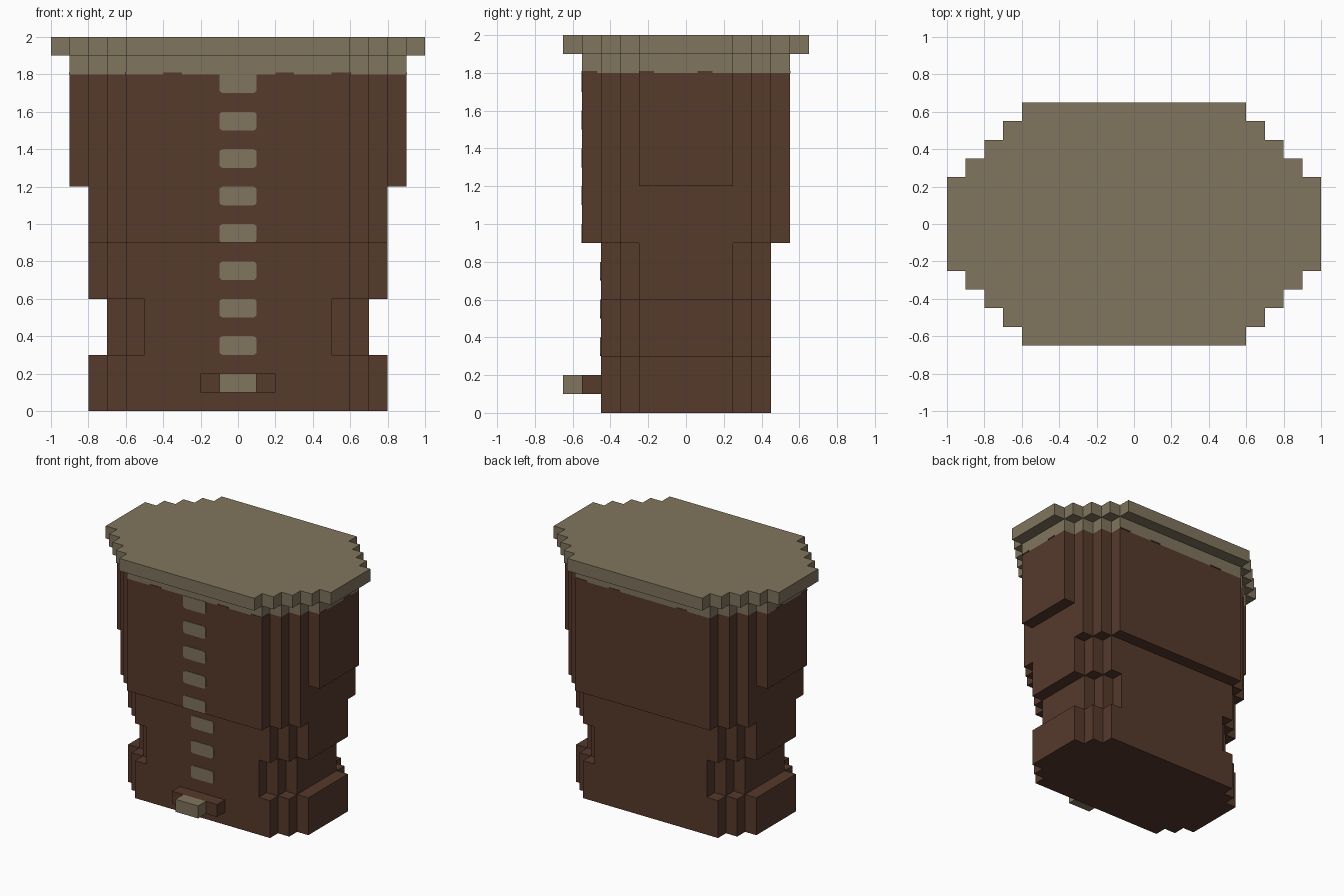
import bpy
import bmesh

cube = bpy.data.objects.get("Cube")
if cube:
    bpy.data.objects.remove(cube, do_unlink=True)


def material(name, color):
    mat = bpy.data.materials.new(name)
    mat.use_nodes = True
    mat.diffuse_color = (*color, 1)
    mat.node_tree.nodes["Principled BSDF"].inputs["Base Color"].default_value = (*color, 1)
    return mat


BROWN = material("dark brown", (0.093, 0.041, 0.024))
TAN = material("dull tan", (0.216, 0.178, 0.112))


def finish(bm, name, mat):
    mesh = bpy.data.meshes.new(name)
    bm.to_mesh(mesh)
    bm.free()
    mesh.materials.append(mat)
    obj = bpy.data.objects.new(name, mesh)
    bpy.context.collection.objects.link(obj)
    return obj


def box(name, lo, hi, mat, round_edges=None, radius=0.02):
    """Box between two corners; round_edges picks edges to bevel by their midpoint."""
    bm = bmesh.new()
    bmesh.ops.create_cube(bm, size=1)
    for v in bm.verts:
        v.co = [(a + b) / 2 + c * (b - a) for a, b, c in zip(lo, hi, v.co)]
    if round_edges:
        picked = [e for e in bm.edges
                  if abs(e.verts[0].co.y - e.verts[1].co.y) > 1e-5
                  and round_edges(e.verts[0].co.z)]
        bmesh.ops.bevel(bm, geom=picked, offset=radius, segments=3,
                        profile=0.5, affect='EDGES')
    return finish(bm, name, mat)


# Stepped oval cross-section: each step goes 0.1 out in x and 0.1 in along y
def steps(x, y, count):
    return [(round(x + 0.1 * i, 3), round(y - 0.1 * i, 3)) for i in range(count)]


def half_depth(section, x):
    return next((sy for sx, sy in section if abs(x) < sx), 0) if section else 0


def outline(section):
    quarter = []                      # from the +x side round to the +y side
    for i, (x, y) in reversed(list(enumerate(section))):
        quarter.append((x, y))
        if i:
            quarter.append((section[i - 1][0], y))
    left = [(-x, y) for x, y in reversed(quarter)]
    return quarter + left + [(-x, -y) for x, y in quarter + left]


def layer(name, z0, z1, section, below, above, mat):
    """Stepped wall with flat ledges only where the neighbouring layer is smaller."""
    bm = bmesh.new()

    def face(points):
        bm.faces.new([bm.verts.new(p) for p in points])

    ring = outline(section)
    for (ax, ay), (bx, by) in zip(ring, ring[1:] + ring[:1]):
        face([(ax, ay, z0), (bx, by, z0), (bx, by, z1), (ax, ay, z1)])
    for z, other, up in ((z0, below, False), (z1, above, True)):
        if not other:
            face([(x, y, z) for x, y in (ring if up else ring[::-1])])
            continue
        cuts = sorted({s * x for x, _ in section + other for s in (-1, 1)})
        for a, b in zip(cuts, cuts[1:]):
            big = half_depth(section, (a + b) / 2)
            small = half_depth(other, (a + b) / 2)
            if big <= small:
                continue
            spans = [(small, big), (-big, -small)] if small else [(-big, big)]
            for c, d in spans:
                quad = [(a, c, z), (b, c, z), (b, d, z), (a, d, z)]
                face(quad if up else quad[::-1])
    bmesh.ops.remove_doubles(bm, verts=bm.verts, dist=0.0001)
    finish(bm, name, mat)


# Stacked layers from the floor to the lid
LOWER = steps(0.6, 0.45, 3)
UPPER = steps(0.6, 0.55, 4)
stack = [
    ("base", 0.0, 0.3, LOWER, BROWN),
    ("side_grip_recess", 0.3, 0.6, steps(0.5, 0.45, 3), BROWN),
    ("lower_body", 0.6, 0.9, LOWER, BROWN),
    ("middle_body", 0.9, 1.2, steps(0.6, 0.55, 3), BROWN),
    ("upper_body", 1.2, 1.8, UPPER, BROWN),
    ("rim_band", 1.8, 1.9, UPPER, TAN),
    ("lid", 1.9, 2.0, steps(0.6, 0.65, 5), TAN),
]
for i, (name, z0, z1, section, mat) in enumerate(stack):
    below = stack[i - 1][3] if i else None
    above = stack[i + 1][3] if i + 1 < len(stack) else None
    layer(name, z0, z1, section, below, above, mat)

# Spout at the foot of the front
box("spout_mount", (-0.2, -0.55, 0.1), (0.2, -0.45, 0.2), BROWN)
box("spout_tip", (-0.1, -0.65, 0.1), (0.1, -0.55, 0.2), TAN)

# Painted front dashes, and the tab hanging from the rim band
T = 0.004
for i in range(7):
    z = 0.3 + 0.2 * i
    y = -0.45 if z < 0.85 else -0.55
    box(f"front_dash_{i + 1}", (-0.1, y - T, z), (0.1, y, z + 0.1), TAN,
        round_edges=lambda z: True)
box("front_tab", (-0.1, -0.55 - T, 1.7), (0.1, -0.55, 1.8), TAN,
    round_edges=lambda z: z < 1.75)

# Small uneven bumps along the lower edge of the band
for side, s in (("front", -1), ("back", 1)):
    for i, x in enumerate((-0.4, 0.2, 0.5)):
        y0, y1 = sorted((s * 0.55, s * (0.55 + T)))
        box(f"{side}_band_bump_{i + 1}", (x, y0, 1.8), (x + 0.1, y1, 1.81), BROWN)
for side, s in (("right", -1), ("left", 1)):
    for i, (x, y) in enumerate(((0.9, -0.25), (0.9, 0.06), (0.6, -0.55))):
        x0, x1 = sorted((s * x, s * (x + T)))
        box(f"{side}_band_bump_{i + 1}", (x0, y, 1.8), (x1, y + 0.08, 1.81), BROWN)
